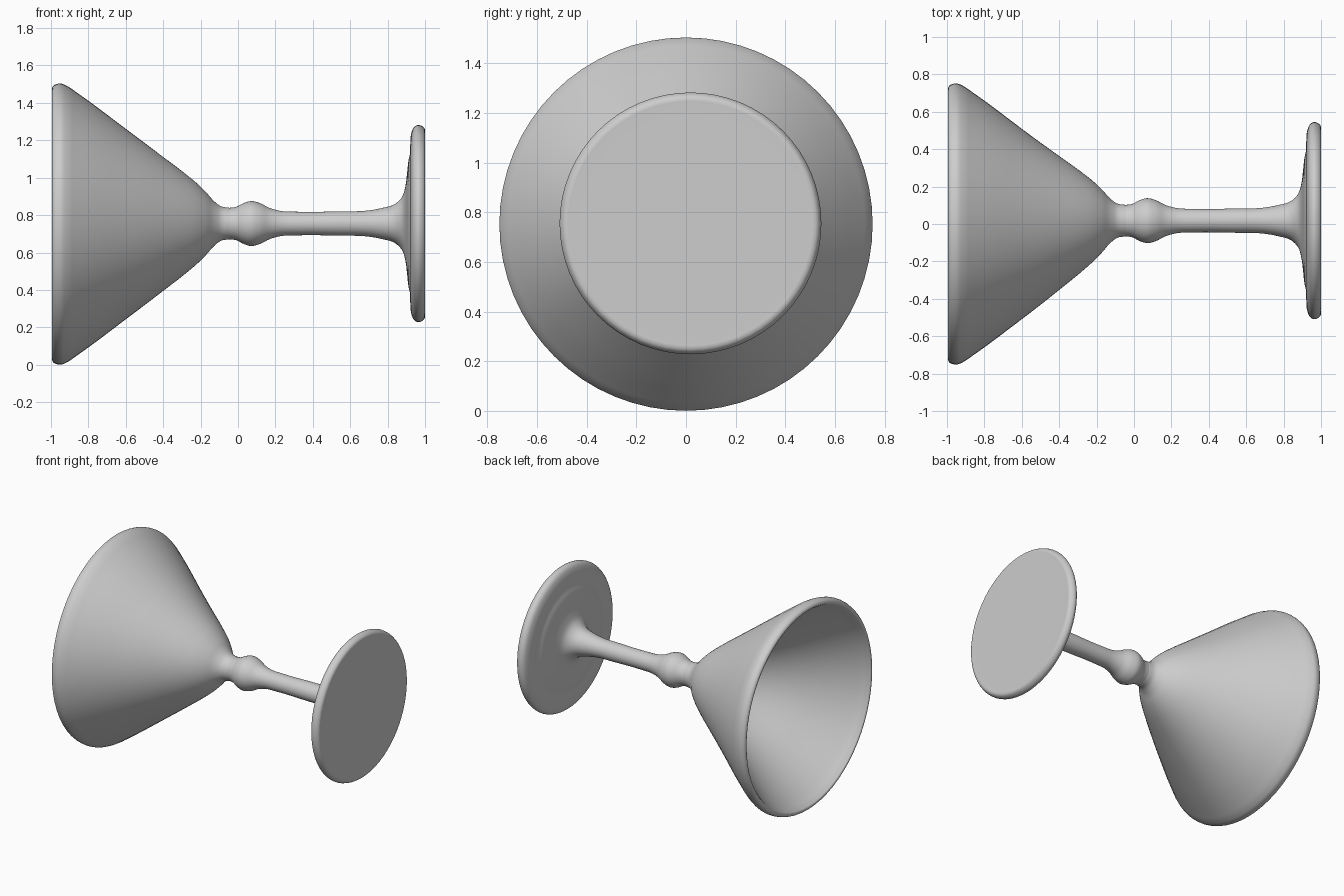
import bpy
import bmesh
import math
from mathutils import Vector

cube = bpy.data.objects.get("Cube")
if cube:
    bpy.data.objects.remove(cube, do_unlink=True)

SIDES = 64

grey = bpy.data.materials.new("plain grey")
grey.use_nodes = True
grey.diffuse_color = (0.61, 0.61, 0.61, 1)
grey.node_tree.nodes["Principled BSDF"].inputs["Base Color"].default_value = (0.61, 0.61, 0.61, 1)


def smooth_profile(points, steps=4):
    """Hermite curve through (x, radius) points, scaled by chord length."""
    pts = [Vector(p) for p in points]
    dirs = []
    for i in range(len(pts)):
        d = Vector((0, 0))
        for a, b in ((i - 1, i), (i, i + 1)):
            if a >= 0 and b < len(pts):
                seg = pts[b] - pts[a]
                d += seg / seg.length_squared
        dirs.append(d.normalized())
    out = []
    for i in range(len(pts) - 1):
        p, q = pts[i], pts[i + 1]
        size = (q - p).length
        for k in range(steps):
            t = k / steps
            out.append(p * (2*t**3 - 3*t**2 + 1) + q * (3*t**2 - 2*t**3)
                       + dirs[i] * size * (t**3 - 2*t**2 + t)
                       + dirs[i + 1] * size * (t**3 - t**2))
    out.append(pts[-1])
    return out


def axis_centre(x):
    """The stem and foot sit slightly off the bowl's axis."""
    t = min(max((x + 0.6) / 0.55, 0), 1)
    t = t * t * (3 - 2 * t)
    return 0.018 * t, 0.752 + 0.003 * t


def lathe(name, points):
    """Spin a profile around the lengthwise x axis."""
    bm = bmesh.new()
    rings = []
    for x, r in smooth_profile(points):
        cy, cz = axis_centre(x)
        if r < 1e-5:
            rings.append([bm.verts.new((x, cy, cz))] * SIDES)
            continue
        rings.append([bm.verts.new((x, cy + r * math.cos(a), cz + r * math.sin(a)))
                      for a in (math.tau * j / SIDES for j in range(SIDES))])
    for a, b in zip(rings, rings[1:]):
        for j in range(SIDES):
            k = (j + 1) % SIDES
            corners = list(dict.fromkeys((a[j], a[k], b[k], b[j])))
            bm.faces.new(corners).smooth = True
    mesh = bpy.data.meshes.new(name)
    bm.to_mesh(mesh)
    bm.free()
    mesh.materials.append(grey)
    obj = bpy.data.objects.new(name, mesh)
    bpy.context.collection.objects.link(obj)
    return obj


# Bowl: from the inner bottom out to the rim, then back along the outside
lathe("bowl", [
    (-0.20, 0), (-0.208, 0.06), (-0.25, 0.14), (-0.33, 0.22), (-0.60, 0.428),
    (-0.85, 0.617), (-0.94, 0.682), (-0.978, 0.707), (-0.994, 0.722),
    (-0.989, 0.738), (-0.969, 0.749), (-0.945, 0.751), (-0.915, 0.739),
    (-0.86, 0.702), (-0.60, 0.509), (-0.40, 0.358), (-0.29, 0.274),
    (-0.22, 0.216), (-0.17, 0.167), (-0.125, 0.117), (-0.09, 0.092),
    (-0.045, 0.084),
])

# Stem with its bead, flaring into the stepped round foot
lathe("stem_and_foot", [
    (-0.045, 0.084), (-0.01, 0.089), (0.03, 0.109), (0.07, 0.12),
    (0.115, 0.11), (0.17, 0.083), (0.23, 0.067), (0.32, 0.063),
    (0.55, 0.065), (0.69, 0.069), (0.77, 0.083), (0.84, 0.105),
    (0.877, 0.142), (0.895, 0.20), (0.904, 0.27), (0.912, 0.34),
    (0.921, 0.38), (0.921, 0.43), (0.928, 0.488), (0.942, 0.516),
    (0.962, 0.527), (0.984, 0.521), (0.996, 0.51), (1.0, 0.498),
    (1.0, 0.485), (1.0, 0.3), (1.0, 0),
])
